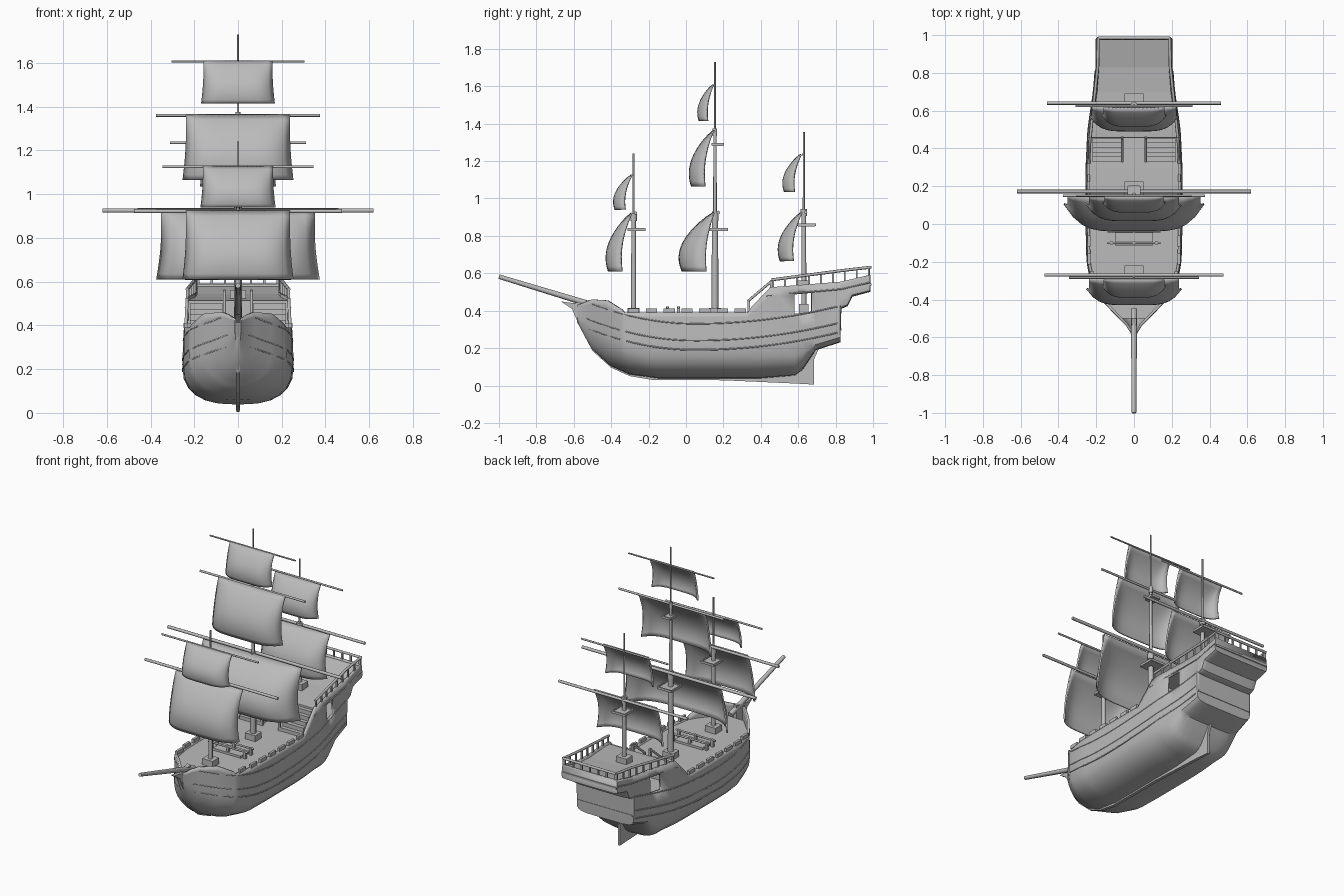
import bpy, bmesh
from math import sin, cos, pi

if "Cube" in bpy.data.objects:
    bpy.data.objects.remove(bpy.data.objects["Cube"], do_unlink=True)

grey = bpy.data.materials.new("plain grey")
grey.use_nodes = True
grey.diffuse_color = (0.5, 0.5, 0.5, 1)
grey.node_tree.nodes["Principled BSDF"].inputs["Base Color"].default_value = (0.5, 0.5, 0.5, 1)


# ---- helpers
def finish(name, data, smooth=False):
    obj = bpy.data.objects.new(name, data)
    bpy.context.collection.objects.link(obj)
    data.materials.append(grey)
    if smooth:
        bpy.ops.object.select_all(action="DESELECT")
        obj.select_set(True)
        bpy.context.view_layer.objects.active = obj
        bpy.ops.object.shade_smooth_by_angle(angle=0.6)
    return obj


def mesh(name, verts, faces, smooth=False, thickness=0):
    data = bpy.data.meshes.new(name)
    data.from_pydata(verts, [], faces)
    bm = bmesh.new()
    bm.from_mesh(data)
    bmesh.ops.recalc_face_normals(bm, faces=bm.faces)
    bm.to_mesh(data)
    bm.free()
    obj = finish(name, data, smooth)
    if thickness:
        mod = obj.modifiers.new("thickness", "SOLIDIFY")
        mod.thickness = thickness
        mod.offset = 0
    return obj


def box(name, centre, size):
    bm = bmesh.new()
    bmesh.ops.create_cube(bm, size=1)
    for v in bm.verts:
        v.co = [c + s * k for c, s, k in zip(centre, size, v.co)]
    data = bpy.data.meshes.new(name)
    bm.to_mesh(data)
    bm.free()
    return finish(name, data)


def tube(name, points, radius, ends=(1, 1)):
    data = bpy.data.curves.new(name, "CURVE")
    data.dimensions = "3D"
    data.bevel_depth = radius
    data.bevel_resolution = 2
    data.use_fill_caps = True
    line = data.splines.new("POLY")
    line.points.add(len(points) - 1)
    for i, (p, co) in enumerate(zip(line.points, points)):
        p.co = (*co, 1)
        p.radius = ends[0] + (ends[1] - ends[0]) * i / (len(points) - 1)
    return finish(name, data)


def plate(name, outline, width):
    n = len(outline)
    verts = [(x, y, z) for x in (-width / 2, width / 2) for y, z in outline]
    sides = [(i, (i + 1) % n, (i + 1) % n + n, i + n) for i in range(n)]
    return mesh(name, verts, sides + [tuple(range(n)), tuple(range(n, 2 * n))])


def at(table, y):
    for (a, p), (b, q) in zip(table, table[1:]):
        if y <= b:
            return p + (q - p) * max(0, y - a) / (b - a)
    return table[-1][1]


# ---- hull lines: value along the length
BEAM = [(-.575, .012), (-.53, .04), (-.5, .07), (-.45, .118), (-.4, .167), (-.33, .217),
        (-.2, .242), (0, .248), (.3, .247), (.5, .237), (.7, .208), (.82, .198), (.98, .195)]
KEEL = [(-.575, .34), (-.5, .2), (-.4, .11), (-.3, .065), (-.15, .045), (.4, .045), (.58, .06),
        (.62, .09), (.69, .195), (.82, .235), (.825, .415), (.86, .43), (.885, .48), (.98, .505)]
BILGE = [(-.575, .37), (-.4, .25), (-.2, .22), (.5, .22), (.7, .25), (.82, .3),
         (.825, .43), (.86, .45), (.885, .5), (.98, .525)]
TOP = [(-.575, .43), (-.5, .46), (-.42, .455), (-.34, .405), (-.33, .39), (.33, .39),
       (.35, .42), (.45, .525), (.83, .555), (.98, .59)]
FULL = [(-.575, 1.6), (-.4, 2), (-.2, 2.6), (.5, 2.6), (.7, 4), (1, 8)]
TUCK = [(-.5, 1), (0, .97), (1, .97)]
MAIN = .372
DECK = [(-.5, MAIN), (.459, MAIN), (.46, .51), (.7, .525), (.83, .54), (.975, .575)]


def half_width(y, z):
    w, zb, zm, zt = (at(t, y) for t in (BEAM, KEEL, BILGE, TOP))
    if z >= zm:
        return w * (1 + (at(TUCK, y) - 1) * min(1, (z - zm) / (zt - zm)))
    n = at(FULL, y)
    return w * max(0, 1 - min(1, (zm - z) / (zm - zb)) ** n) ** (1 / n)


def section(y):
    w, zb, zm, zt, n = (at(t, y) for t in (BEAM, KEEL, BILGE, TOP, FULL))
    half = []
    for t in (1, .84, .5, .25, 0):
        z = zm + (zt - zm) * t
        half.append((half_width(y, z), y, z))
    for i in range(1, 6):
        a = i * pi / 12
        half.append((w * cos(a) ** (2 / n), y, zm - (zm - zb) * sin(a) ** (2 / n)))
    return half + [(0, y, zb)] + [(-x, y, z) for x, y, z in reversed(half)]


# ---- hull shell with one opening in each side near the stern
stations = sorted({y for t in (BEAM, KEEL, BILGE, TOP) for y, _ in t} | {.67, .1, .2})
rings = [section(y) for y in stations]
m = len(rings[0])
faces = []
for i in range(len(rings) - 1):
    for j in range(m - 1):
        if .57 < stations[i] < .66 and j in (1, m - 3):
            continue
        a = i * m + j
        faces.append((a, a + 1, a + m + 1, a + m))
last = (len(rings) - 1) * m
faces += [tuple(range(m)), tuple(range(last, last + m))]
mesh("hull", [v for r in rings for v in r], faces, True, .014)


# ---- decks: main deck stepping up to the stern deck, and the cabin floor
def floor(name, table):
    ends = table[0][0], table[-1][0]
    rows = sorted({y for t in (table, BEAM) for y, _ in t if ends[0] <= y <= ends[1]})
    verts = [(s * (half_width(y, at(table, y)) - .002), y, at(table, y)) for y in rows for s in (-1, 1)]
    mesh(name, verts, [(i, i + 1, i + 3, i + 2) for i in range(0, len(verts) - 2, 2)], False, .008)


floor("deck", DECK)
floor("cabin_floor", [(.46, MAIN), (.82, MAIN)])

# ---- keel with rudder, and the beak under the bowsprit
plate("keel", [(-.58, .35), (-.5, .185), (-.4, .095), (-.3, .05), (-.18, .03), (.2, .028),
               (.6, .01), (.6, .1), (.2, .07), (-.2, .07), (-.3, .09), (-.4, .14), (-.5, .24)], .02)
plate("rudder", [(.6, .01), (.685, .005), (.685, .14), (.72, .22), (.66, .2), (.6, .09)], .016)
plate("beak", [(-.67, .45), (-.61, .41), (-.575, .33), (-.5, .35), (-.5, .46), (-.6, .44)], .024)
tube("bowsprit", [(0, -.45, .415), (0, -1, .582)], .017, (1, .7))


# ---- wales along the sides
def wale(name, lift, start, end):
    for side in (-1, 1):
        pts = []
        for i in range(33):
            y = start + (end - start) * i / 32
            z = .19 + lift + (.35 if y < .05 else .16) * (y - .05) ** 2
            pts.append((side * (half_width(y, z) + .006), y, z))
        tube(name, pts, .004)


wale("lower_wale", 0, -.52, .81)
wale("middle_wale", .05, -.53, .81)
wale("upper_wale", .14, -.5, .81)
for side in (-1, 1):
    tube("quarter_trim", [(side * (half_width(y, z) + .006), y, z)
                          for y, z in ((.43, .48), (.6, .495), (.83, .515), (.98, .55))], .004)
for z, y in ((.42, .83), (.54, .985), (.3, .825)):
    box("stern_band", (0, y, z), (.39, .012, .012))

# ---- bulwark blocks
for i in range(7):
    y = -.28 + i * .095
    for side in (-1, 1):
        box("bulwark_block", (side * half_width(y, .39), y, .4), (.016, .06, .022))

# ---- stern railing
RAIL = [(.457, .565), (.837, .615), (.985, .632)]
for side in (-1, 1):
    tube("side_rail", [(side * half_width(y, 1), y, z) for y, z in RAIL], .008)
    for i in range(9):
        y = .465 + i * .064
        low, high = at(TOP, y), at(RAIL, y)
        box("rail_post", (side * half_width(y, 1), y, (low + high) / 2), (.01, .01, high - low))
tube("stern_rail", [(-.19, .985, .632), (.19, .985, .632)], .008)
for i in range(7):
    box("rail_post", (-.18 + i * .06, .98, .608), (.01, .01, .05))

# ---- stairs to the stern deck, with rails
for side in (-1, 1):
    for i in range(5):
        rise = .026 * (i + 1)
        box("stair_step", (side * .145, .342 + i * .025, MAIN + rise / 2), (.15, .025, rise))
    tube("stair_rail", [(side * .062, .33, .45), (side * .062, .46, .56)], .007)
    for y, low, high in ((.335, MAIN, .45), (.455, MAIN, .56)):
        box("stair_post", (side * .062, y, (low + high) / 2), (.014, .014, high - low))

# ---- rack and hatch on the main deck
box("hatch", (0, -.07, MAIN + .008), (.2, .09, .02))
for y in (-.04, -.1):
    tube("rack_bar", [(-.14, y, MAIN + .045), (.14, y, MAIN + .045)], .006)
    for x in (-.12, 0, .12):
        box("rack_post", (x, y, MAIN + .025), (.016, .016, .05))


# ---- masts, platforms
def mast(name, y, foot, parts, tops):
    box(name + "_base", (0, y, foot + .02), (.075, .065, .045))
    for low, high, r in parts:
        tube(name, [(0, y, low), (0, y, high)], r, (1, .85))
    for z, size in tops:
        box(name + "_platform", (0, y + .015, z), (size, size, .008))
        for s in (-1, 1):
            box("platform_rim", (s * size / 2, y + .015, z + .004), (.008, size, .014))
            box("platform_rim", (0, y + .015 + s * size / 2, z + .004), (size, .008, .014))
        tube(name + "_head", [(0, y, z + .05), (0, y, z + .09)], size / 5)


mast("fore_mast", -.28, MAIN, [(MAIN, .92, .014), (.9, 1.24, .006)], [(.83, .09)])
mast("main_mast", .155, MAIN, [(MAIN, .93, .019), (.9, 1.37, .01), (1.35, 1.73, .005)],
     [(.83, .1), (1.285, .06)])
mast("mizzen_mast", .63, .52, [(MAIN, .93, .014), (.9, 1.355, .006)], [(.855, .09)])
box("mizzen_mast_step", (0, .63, MAIN + .035), (.05, .05, .06))


# ---- yards and billowing sails
def sail(name, y, top, bottom, width, belly, edge, yard_y, yard_half, yard_r):
    tube(name + "_yard", [(-yard_half, yard_y, top), (yard_half, yard_y, top)], yard_r)
    cols, lines = 16, 12
    verts = []
    for i in range(lines + 1):
        v = i / lines
        depth = belly * sin(pi * .65 * v) ** .85
        for j in range(cols + 1):
            u = 2 * j / cols - 1
            x = u * width * (.95 + .05 * v - .03 * sin(pi * v))
            verts.append((x, y - depth * (edge + (1 - edge) * (1 - abs(u) ** 5)),
                          top + (bottom - top) * v))
    quads = [(a, a + 1, a + cols + 2, a + cols + 1)
             for i in range(lines) for a in range(i * (cols + 1), i * (cols + 1) + cols)]
    mesh(name, verts, quads, True, .01)


sail("main_lower_sail", .15, .925, .61, .37, .185, .25, .172, .62, .01)
sail("main_middle_sail", .145, 1.36, 1.065, .25, .125, .38, .15, .375, .007)
sail("main_top_sail", .145, 1.607, 1.415, .165, .08, .4, .15, .305, .005)
sail("fore_lower_sail", -.29, .922, .61, .25, .135, .42, -.27, .475, .009)
sail("fore_top_sail", -.29, 1.125, .94, .168, .095, .4, -.285, .345, .006)
sail("mizzen_lower_sail", .62, .927, .665, .235, .125, .4, .64, .46, .009)
sail("mizzen_top_sail", .615, 1.235, 1.035, .17, .095, .4, .625, .31, .006)
